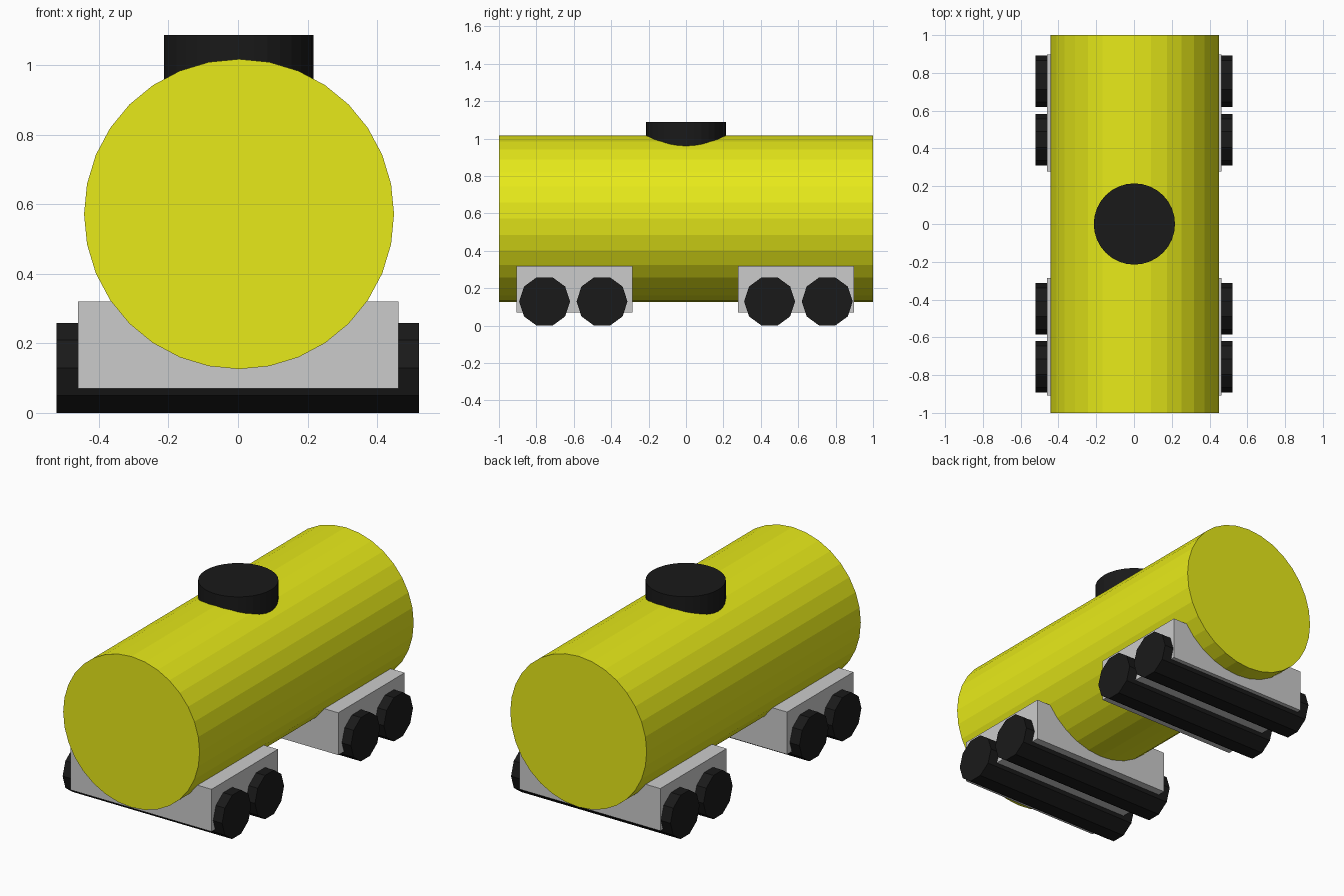
import bpy
from math import pi

if "Cube" in bpy.data.objects:
    bpy.data.objects.remove(bpy.data.objects["Cube"])


def material(name, color):
    mat = bpy.data.materials.new(name)
    mat.diffuse_color = (*color, 1)
    mat.use_nodes = True
    mat.node_tree.nodes["Principled BSDF"].inputs["Base Color"].default_value = mat.diffuse_color
    return mat


yellow = material("yellow_paint", (0.80, 0.82, 0.01))
black = material("black_metal", (0.01, 0.01, 0.01))


def cylinder(name, sides, radius, depth, loc, rot, mat):
    bpy.ops.mesh.primitive_cylinder_add(vertices=sides, radius=radius, depth=depth,
                                        location=loc, rotation=rot)
    ob = bpy.context.object
    ob.name = name
    ob.data.materials.append(mat)
    return ob


# Tank body lying along y
cylinder("tank", 32, 0.446, 2.0, (0.003, 0, 0.572), (pi / 2, 0, 0), yellow)

# Filler hatch on top, sunk into the tank
cylinder("hatch", 32, 0.215, 0.17, (0.002, 0, 1.003), (0, 0, 0), black)

# Two bogies, each a block with two ten-sided wheel rollers
for end, bogie_y, wheel_ys in (("front", -0.597, (-0.756, -0.449)),
                               ("rear", 0.587, (0.447, 0.755))):
    bpy.ops.mesh.primitive_cube_add(size=1, location=(0.001, bogie_y, 0.195))
    bogie = bpy.context.object
    bogie.name = end + "_bogie"
    bogie.scale = (0.922, 0.62, 0.25)
    for i, y in enumerate(wheel_ys, 1):
        # first vertex is on local +y, so points face along y and flats up/down
        cylinder(f"{end}_wheels_{i}", 10, 0.136, 1.043, (-0.001, y, 0.1293),
                 (0, pi / 2, 0), black)
